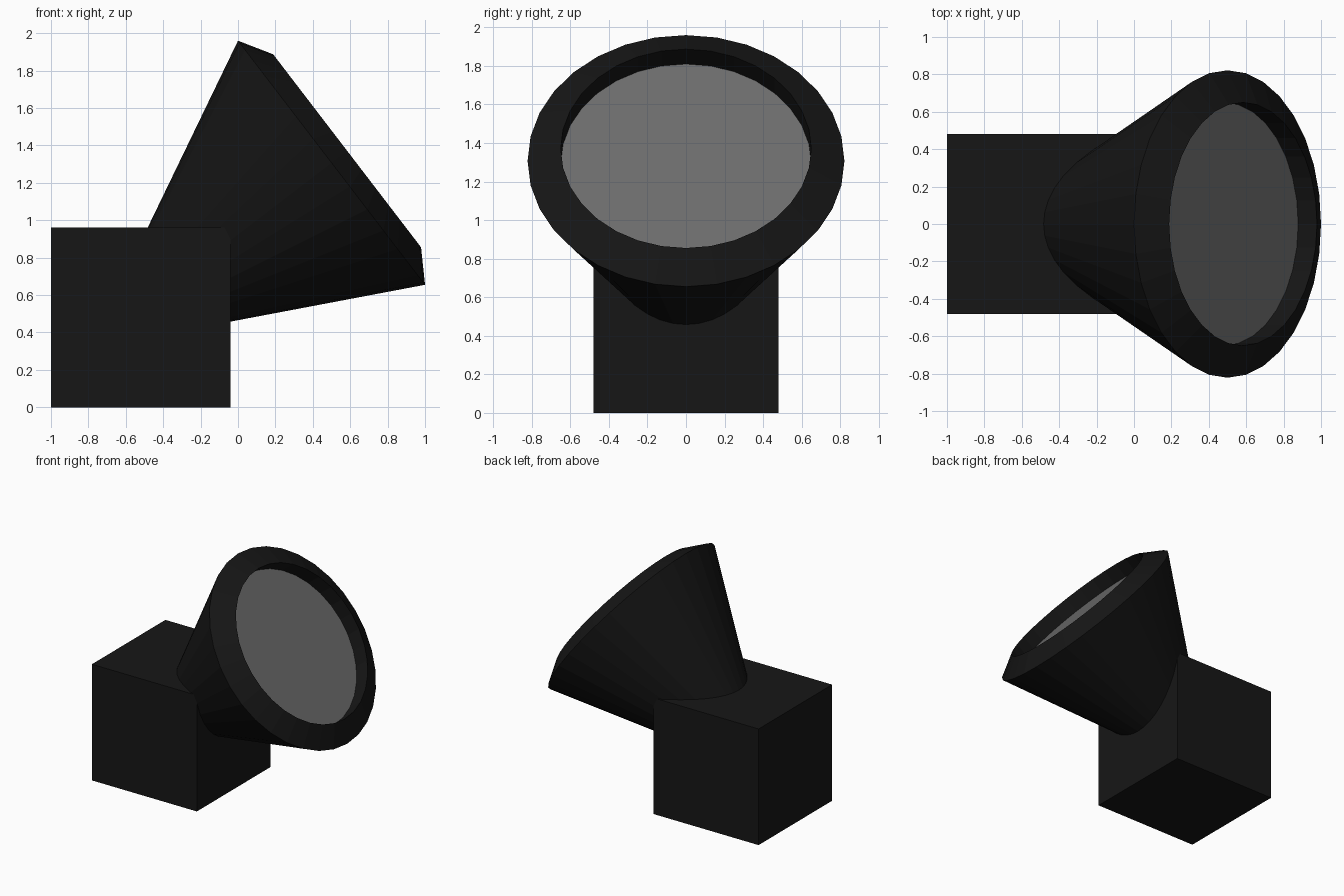
import bpy, bmesh, math
from mathutils import Matrix, Vector

if "Cube" in bpy.data.objects:
    bpy.data.objects.remove(bpy.data.objects["Cube"])

SIDES = 32


def material(name, value):
    mat = bpy.data.materials.new(name)
    mat.diffuse_color = (value, value, value, 1)
    mat.use_nodes = True
    mat.node_tree.nodes["Principled BSDF"].inputs["Base Color"].default_value = mat.diffuse_color
    return mat


def add_object(name, bm, mat):
    bmesh.ops.recalc_face_normals(bm, faces=bm.faces)
    mesh = bpy.data.meshes.new(name)
    bm.to_mesh(mesh)
    bm.free()
    mesh.materials.append(mat)
    obj = bpy.data.objects.new(name, mesh)
    bpy.context.collection.objects.link(obj)
    return obj


def lathe(profile, cap_start=False):
    """Revolve (radius, height) points around local z."""
    bm = bmesh.new()
    rings = []
    for r, h in profile:
        angles = [2 * math.pi * i / SIDES for i in range(SIDES)]
        rings.append([bm.verts.new((r * math.cos(a), r * math.sin(a), h)) for a in angles])
    for a, b in zip(rings, rings[1:]):
        for i in range(SIDES):
            j = (i + 1) % SIDES
            bm.faces.new((a[i], a[j], b[j], b[i]))
    if cap_start:
        bm.faces.new(rings[0])
    return bm


black = material("black_casing", 0.008)
grey = material("grey_glass", 0.15)

# Base block
bm = bmesh.new()
bmesh.ops.create_cube(bm, size=0.96)
bmesh.ops.translate(bm, verts=bm.verts, vec=(-0.52, 0, 0.48))
add_object("base_block", bm, black)

# Tilted frame centred on the widest rim of the horn
axis = Vector((1.305, 0, 1.0)).normalized()
tilt = Matrix.Translation((0.5, 0, 1.3075)) @ Matrix.Rotation(math.atan2(axis.x, axis.z), 4, 'Y')

# Horn: tapering shell, bevelled lip and recess wall
bm = lathe([(0.30, -1.036), (0.822, 0), (0.65, 0.105), (0.65, -0.022)], cap_start=True)
add_object("horn", bm, black).matrix_world = tilt

# Glass disc at the bottom of the recess
bm = lathe([(0.65, -0.022)], cap_start=True)
bm.faces.ensure_lookup_table()
glass = add_object("glass_disc", bm, grey)
glass.matrix_world = tilt
if glass.data.polygons[0].normal.z < 0:
    glass.data.flip_normals()
